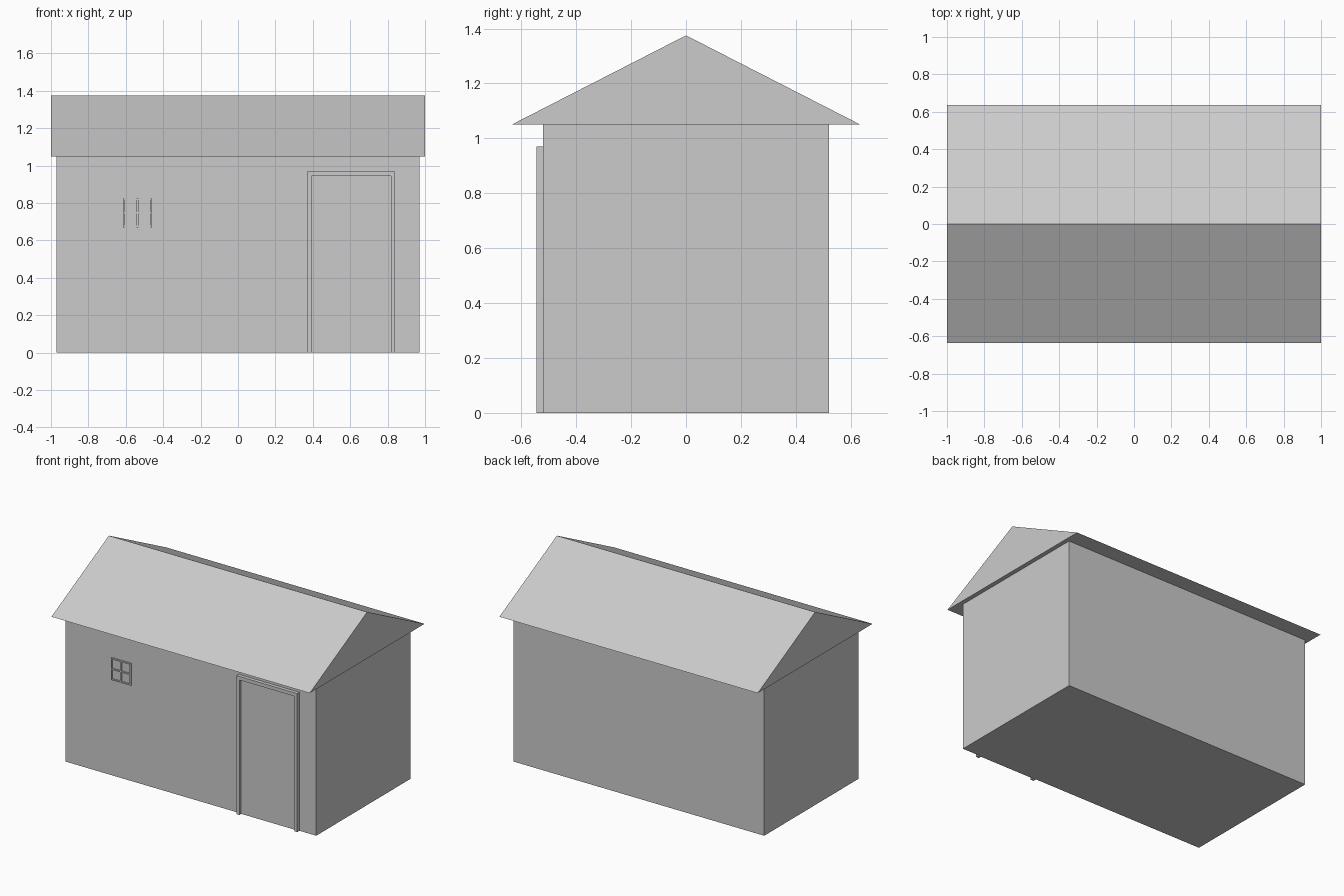
import bpy

if "Cube" in bpy.data.objects:
    bpy.data.objects.remove(bpy.data.objects["Cube"])

WALL_Y = -0.52  # front wall plane


def mesh_object(name, verts, faces):
    mesh = bpy.data.meshes.new(name)
    mesh.from_pydata(verts, [], faces)
    obj = bpy.data.objects.new(name, mesh)
    bpy.context.collection.objects.link(obj)
    return obj


def prism(name, profile, axis, lo, hi):
    """Extrude a 2D profile along x (profile is y,z) or y (profile is x,z)."""
    n = len(profile)

    def place(p, t):
        return (t, p[0], p[1]) if axis == "x" else (p[0], t, p[1])

    verts = [place(p, t) for t in (lo, hi) for p in profile]
    faces = [tuple(reversed(range(n))), tuple(range(n, 2 * n))]
    faces += [(i, (i + 1) % n, n + (i + 1) % n, n + i) for i in range(n)]
    if axis == "y":
        faces = [tuple(reversed(f)) for f in faces]
    return mesh_object(name, verts, faces)


def box(name, x0, x1, y0, y1, z0, z1):
    return prism(name, [(x0, z0), (x1, z0), (x1, z1), (x0, z1)], "y", y0, y1)


# Walls
box("walls", -0.97, 0.97, WALL_Y, 0.52, 0, 1.05)

# Solid gable roof with overhang
prism("roof", [(-0.635, 1.05), (0.635, 1.05), (0, 1.375)], "x", -1, 1)

# Door frame: one arch-shaped profile, and a nearly flush door leaf
prism("door_frame",
      [(0.37, 0), (0.392, 0), (0.392, 0.945), (0.818, 0.945),
       (0.818, 0), (0.84, 0), (0.84, 0.97), (0.37, 0.97)],
      "y", WALL_Y - 0.025, WALL_Y + 0.005)
box("door", 0.392, 0.818, WALL_Y - 0.004, WALL_Y + 0.005, 0, 0.945)

# Small four-pane window: three uprights and three rails
x0, x1, z0, z1, bar = -0.615, -0.46, 0.67, 0.825, 0.009
front, back = WALL_Y - 0.009, WALL_Y + 0.005
for i, side in enumerate(("left", "middle", "right")):
    x = x0 + (x1 - x0 - bar) * i / 2
    box(f"window_upright_{side}", x, x + bar, front, back, z0, z1)
for i, side in enumerate(("bottom", "middle", "top")):
    z = z0 + (z1 - z0 - bar) * i / 2
    box(f"window_rail_{side}", x0 + bar, x1 - bar, front + 0.001, back, z, z + bar)
